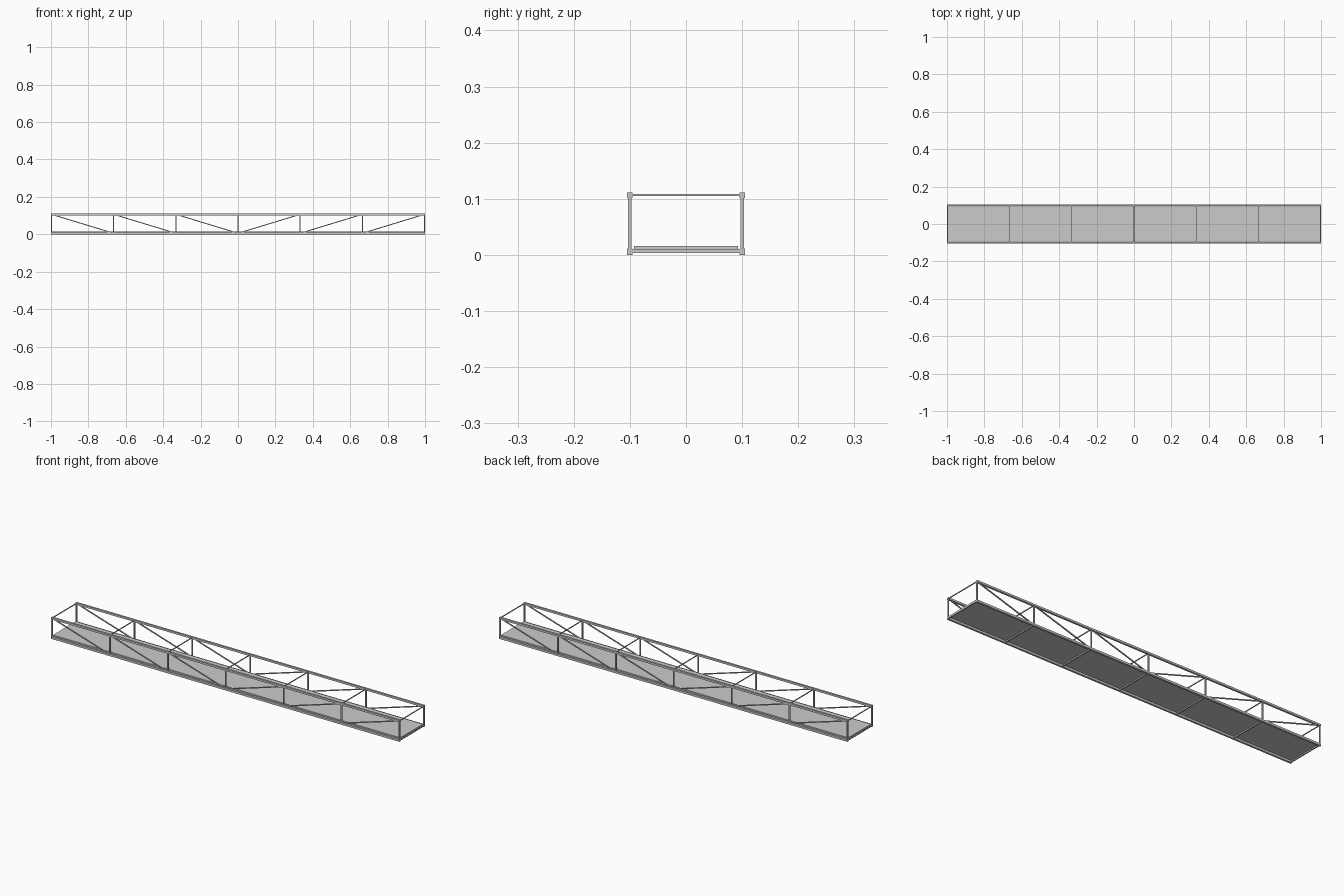
import bpy
from mathutils import Vector, Matrix

if "Cube" in bpy.data.objects:
    bpy.data.objects.remove(bpy.data.objects["Cube"])

L, HALF_W = 0.997, 0.1       # truss end nodes and half width
Z0, Z1 = 0.0055, 0.1065      # bottom and top chord centre heights
BAYS = 6
nodes = [-L + 2 * L * i / BAYS for i in range(BAYS + 1)]


def box(name, centre, size):
    bpy.ops.mesh.primitive_cube_add(size=1)
    ob = bpy.context.object
    ob.name = name
    ob.data.transform(Matrix.Translation(Vector(centre)) @ Matrix.Diagonal((*size, 1)))
    return ob


def bar(name, a, b, t):
    """Square bar of thickness t between two points."""
    a, b = Vector(a), Vector(b)
    d = b - a
    bpy.ops.mesh.primitive_cube_add(size=1)
    ob = bpy.context.object
    ob.name = name
    rot = d.to_track_quat('Z', 'Y').to_matrix().to_4x4()
    ob.data.transform(Matrix.Translation((a + b) / 2) @ rot @ Matrix.Diagonal((t, t, d.length, 1)))
    return ob


# Walking deck
box("deck", (0, 0, 0.0125), (2 * L, 0.186, 0.007))

for side, y in (("front", -HALF_W), ("back", HALF_W)):
    # Long chords
    box(side + "_bottom_chord", (0, y, Z0), (2, 0.01, 0.011))
    box(side + "_top_chord", (0, y, Z1), (2, 0.01, 0.01))
    # Posts at every node
    for x in nodes:
        bar(side + "_post", (x, y, Z0), (x, y, Z1), 0.006)
    # Diagonals falling towards mid-span
    for i in range(BAYS):
        a, b = (Z1, Z0) if i < BAYS // 2 else (Z0, Z1)
        bar(side + "_diagonal", (nodes[i], y, a), (nodes[i + 1], y, b), 0.005)

# Cross members at every node
for x in nodes:
    box("floor_beam", (x, 0, 0.0065), (0.006, 2 * HALF_W, 0.007))
    bar("top_strut", (x, -HALF_W, Z1), (x, HALF_W, Z1), 0.004)
